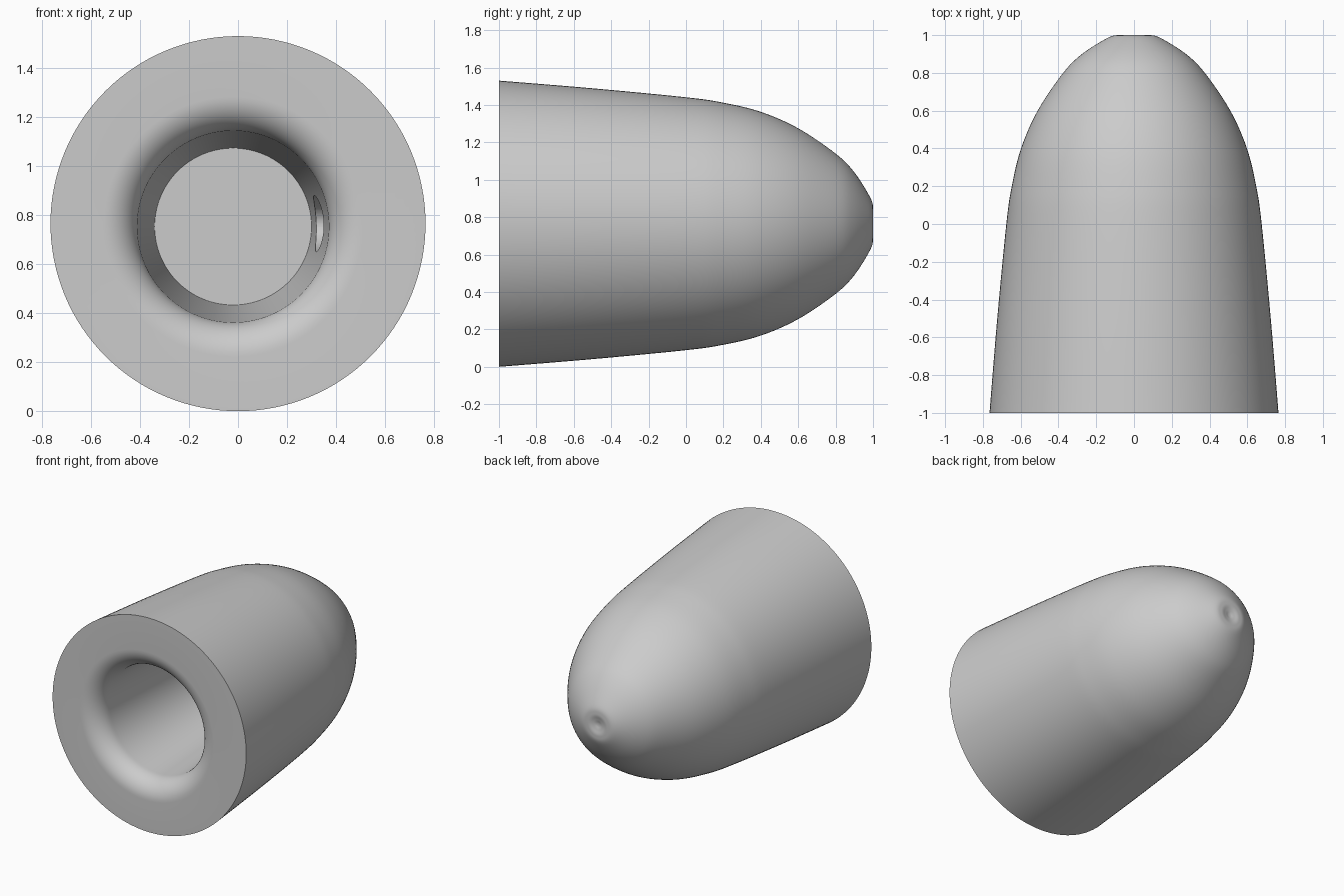
import bpy
import bmesh
from math import sin, cos, pi, radians

if "Cube" in bpy.data.objects:
    bpy.data.objects.remove(bpy.data.objects["Cube"])

SEGMENTS = 128
BODY_AXIS = (0.0, 0.765)
BORE_AXIS = (-0.02, 0.753)

grey = bpy.data.materials.new("plain_grey")
grey.use_nodes = True
colour = (0.6, 0.6, 0.6, 1)
grey.diffuse_color = colour
grey.node_tree.nodes["Principled BSDF"].inputs["Base Color"].default_value = colour


def smooth_path(points, steps=6):
    """Catmull-Rom curve through (y, radius) points."""
    pts = [points[0]] + points + [points[-1]]
    out = []
    for a, b, c, d in zip(pts, pts[1:], pts[2:], pts[3:]):
        for i in range(steps):
            t = i / steps
            out.append(tuple(
                q + t * ((r - p) + t * ((2 * p - 5 * q + 4 * r - s) + t * (3 * (q - r) + s - p))) / 2
                for p, q, r, s in zip(a, b, c, d)))
    return out + [points[-1]]


def skin_rings(name, rings, start_y, end_y):
    """Bridge circles (y, radius, axis) and close both ends with a fan."""
    bm = bmesh.new()
    loops = []
    for y, r, (cx, cz) in rings:
        loops.append([bm.verts.new((cx + r * cos(2 * pi * i / SEGMENTS), y,
                                    cz + r * sin(2 * pi * i / SEGMENTS)))
                      for i in range(SEGMENTS)])
    for a, b in zip(loops, loops[1:]):
        for i in range(SEGMENTS):
            j = (i + 1) % SEGMENTS
            bm.faces.new((a[i], a[j], b[j], b[i]))
    for loop, y, axis in ((loops[0], start_y, rings[0][2]), (loops[-1], end_y, rings[-1][2])):
        tip = bm.verts.new((axis[0], y, axis[1]))
        for i in range(SEGMENTS):
            bm.faces.new((loop[i], loop[(i + 1) % SEGMENTS], tip))
    bmesh.ops.recalc_face_normals(bm, faces=bm.faces)
    mesh = bpy.data.meshes.new(name)
    bm.to_mesh(mesh)
    bm.free()
    mesh.materials.append(grey)
    obj = bpy.data.objects.new(name, mesh)
    bpy.context.collection.objects.link(obj)
    return obj


# Rounded outer shell, from the dimpled tip to the flat front rim
outer = smooth_path([(0.988, 0.015), (0.994, 0.04), (1.0, 0.08), (0.985, 0.14), (0.9, 0.275),
                     (0.8, 0.375), (0.6, 0.51), (0.4, 0.598), (0.2, 0.647),
                     (0, 0.676), (-0.5, 0.724), (-1, 0.765)])
rings = [(y, r, BODY_AXIS) for y, r in outer]

# Rounded mouth, then a slowly narrowing blind bore
FILLET = 0.14
for i in range(13):
    a = i / 12 * pi / 2
    rings.append((-1 + FILLET * (1 - cos(a)), 0.53 - FILLET * sin(a), BORE_AXIS))
BORE_END = 0.15
rings.append((BORE_END, 0.32, BORE_AXIS))
shell = skin_rings("hollow_shell", rings, 0.986, BORE_END)

# Shallow side pocket in the bore wall
bpy.ops.mesh.primitive_cylinder_add(vertices=48, radius=1, depth=0.25,
                                    location=(0.3, -0.35, 0.765),
                                    rotation=(0, pi / 2, 0))
cutter = bpy.context.object
cutter.name = "pocket_cutter"
cutter.scale = (0.115, 0.22, 1)
cutter.data.materials.append(grey)
cutter.hide_render = True
cutter.display_type = 'WIRE'

pocket = shell.modifiers.new("side_pocket", 'BOOLEAN')
pocket.operation = 'DIFFERENCE'
pocket.solver = 'EXACT'
pocket.object = cutter
bpy.context.view_layer.objects.active = shell
bpy.ops.object.select_all(action='DESELECT')
shell.select_set(True)
bpy.ops.object.modifier_apply(modifier=pocket.name)
bpy.data.objects.remove(cutter)
bpy.ops.object.shade_smooth_by_angle(angle=radians(35))
